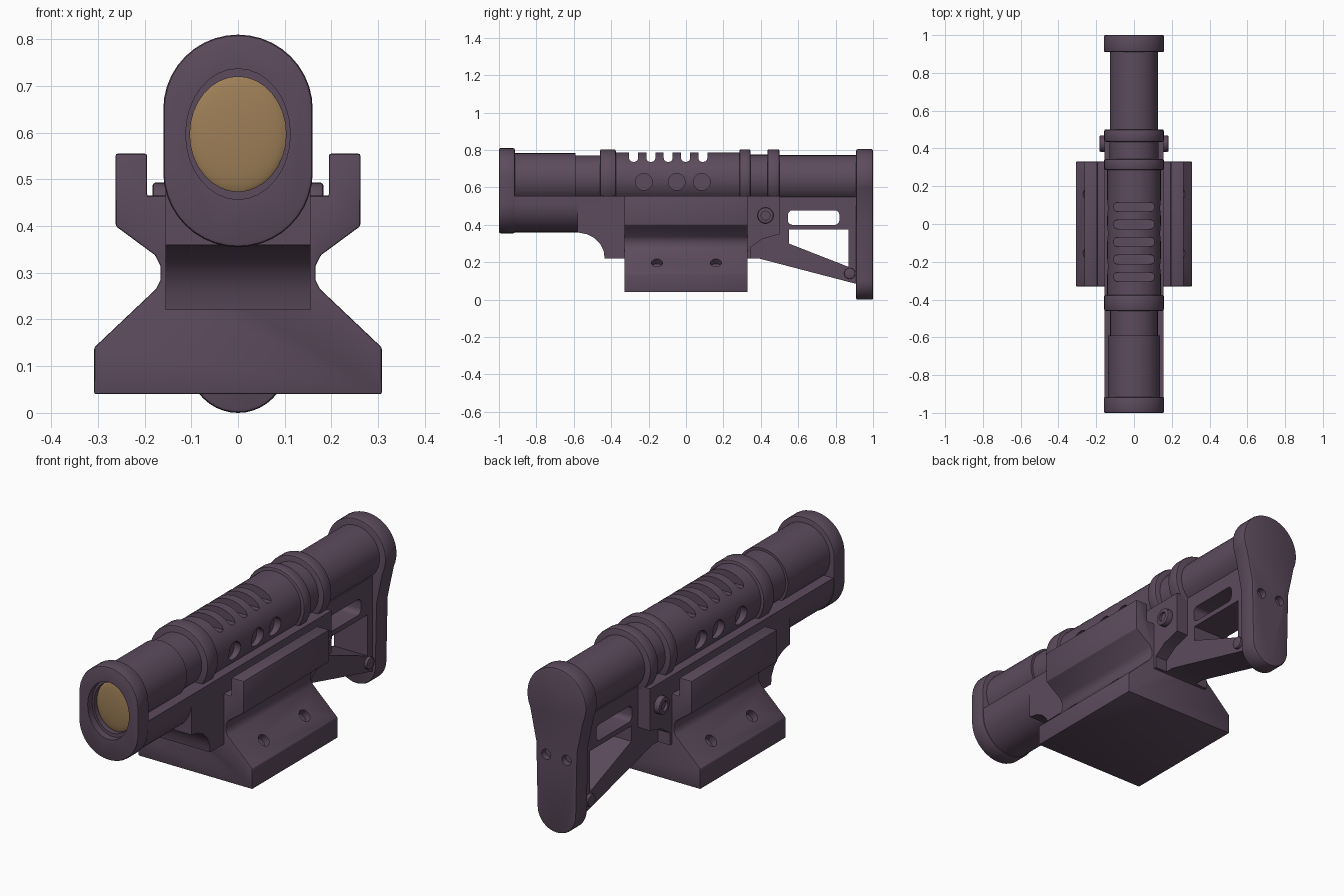
import bpy, bmesh, math
from mathutils import Matrix

if "Cube" in bpy.data.objects:
    bpy.data.objects.remove(bpy.data.objects["Cube"])


def material(name, rgb):
    m = bpy.data.materials.new(name)
    m.diffuse_color = (*rgb, 1)
    m.use_nodes = True
    m.node_tree.nodes["Principled BSDF"].inputs["Base Color"].default_value = m.diffuse_color
    return m


PURPLE = material("dusky_purple", (0.108, 0.070, 0.110))
TAN = material("lens_tan", (0.34, 0.21, 0.095))


def arc(cx, cy, rx, a0=0, a1=360, n=32, ry=None):
    """Points on an arc; a full circle skips its closing point."""
    ry = ry or rx
    full = abs(a1 - a0) == 360
    steps = n if full else n + 1
    return [(cx + rx * math.cos(math.radians(a0 + (a1 - a0) * i / n)),
             cy + ry * math.sin(math.radians(a0 + (a1 - a0) * i / n))) for i in range(steps)]


def mirrored(half):
    """Complete a right-hand half outline by mirroring it across x = 0."""
    return half + [(-x, z) for x, z in reversed(half)]


def rounded(y0, y1, z0, z1, r):
    """Rounded rectangle outline."""
    return (arc(y1 - r, z1 - r, r, 0, 90, 5) + arc(y0 + r, z1 - r, r, 90, 180, 5)
            + arc(y0 + r, z0 + r, r, 180, 270, 5) + arc(y1 - r, z0 + r, r, 270, 360, 5))


def apply_modifier(ob, mod):
    bpy.context.view_layer.objects.active = ob
    bpy.ops.object.modifier_apply(modifier=mod.name)


def prism(name, pts, axis, a, b, bevel=0, mat=PURPLE):
    """Extrude a 2D outline along an axis from a to b."""
    place = {"x": lambda u, v, t: (t, u, v),
             "y": lambda u, v, t: (u, t, v),
             "z": lambda u, v, t: (u, v, t)}[axis]
    bm = bmesh.new()
    lo = [bm.verts.new(place(u, v, a)) for u, v in pts]
    hi = [bm.verts.new(place(u, v, b)) for u, v in pts]
    bm.faces.new(lo)
    bm.faces.new(hi[::-1])
    n = len(pts)
    for i in range(n):
        bm.faces.new((lo[i], hi[i], hi[(i + 1) % n], lo[(i + 1) % n]))
    bmesh.ops.recalc_face_normals(bm, faces=bm.faces)
    me = bpy.data.meshes.new(name)
    bm.to_mesh(me)
    bm.free()
    ob = bpy.data.objects.new(name, me)
    bpy.context.collection.objects.link(ob)
    me.materials.append(mat)
    if bevel:
        mod = ob.modifiers.new("bevel", "BEVEL")
        mod.width, mod.segments = bevel, 2
        mod.limit_method, mod.angle_limit = "ANGLE", math.radians(40)
        apply_modifier(ob, mod)
    return ob


def cut(ob, cutters):
    for c in cutters:
        mod = ob.modifiers.new("cut", "BOOLEAN")
        mod.operation, mod.solver, mod.object = "DIFFERENCE", "EXACT", c
        apply_modifier(ob, mod)
        bpy.data.objects.remove(c)


AXIS_Z = 0.645

# Barrel sections: front tube, stepped neck, rear tube
for name, r, y0, y1 in (("front_barrel", 0.138, -0.93, -0.59),
                        ("barrel_neck", 0.126, -0.60, -0.40),
                        ("clamp_core", 0.130, 0.30, 0.47),
                        ("rear_barrel", 0.128, 0.46, 0.94)):
    prism(name, arc(0, AXIS_Z, r), "y", y0, y1)

# Collars around the barrel
for name, y0, y1 in (("front_collar", -0.46, -0.375), ("middle_collar", 0.285, 0.345),
                     ("clamp_collar", 0.435, 0.50)):
    prism(name, arc(0, AXIS_Z, 0.159), "y", y0, y1, 0.01)

# Vented shroud with top slots and round side recesses
shroud = prism("vented_shroud", arc(0, AXIS_Z, 0.142, n=48), "y", -0.40, 0.30)
cutters = [prism("slot_cutter", rounded(-0.108, 0.108, y - 0.024, y + 0.024, 0.02),
                 "z", 0.735, 0.9) for y in (-0.28, -0.188, -0.095, -0.002, 0.09)]
for s in (-1, 1):
    for y in (-0.225, -0.05, 0.085):
        cutters.append(prism("vent_cutter", arc(y, 0.63, 0.045, n=20), "x", s * 0.105, s * 0.25))
cut(shroud, cutters)

# Front bezel with stepped oval opening
outline = arc(0, 0.65, 0.16, 0, 180, 20) + arc(0, 0.515, 0.16, 180, 360, 20)
bezel = prism("front_bezel", outline, "y", -1.0, -0.915, 0.008)
cut(bezel, [prism("bezel_cutter", arc(0, 0.597, 0.112, ry=0.140), "y", -1.1, -0.965),
            prism("bezel_cutter", arc(0, 0.597, 0.103, ry=0.123), "y", -1.1, -0.935)])

# Domed lens
bm = bmesh.new()
bmesh.ops.create_uvsphere(bm, u_segments=32, v_segments=16, radius=1,
                          matrix=Matrix.Translation((0, -0.937, 0.597))
                          @ Matrix.Diagonal((0.106, 0.018, 0.126, 1)))
lens_mesh = bpy.data.meshes.new("lens")
bm.to_mesh(lens_mesh)
bm.free()
lens_mesh.materials.append(TAN)
bpy.context.collection.objects.link(bpy.data.objects.new("lens", lens_mesh))

# Rounded trough under the front barrel
prism("fore_trough", [(0.155, 0.555)] + arc(0, 0.515, 0.155, 0, -180, 20) + [(-0.155, 0.555)],
      "y", -0.93, -0.45)

# Receiver body with curved front and stepped rear bracket
prism("receiver_body", [(-0.58, 0.555), (-0.58, 0.36), (-0.53, 0.35), (-0.49, 0.33), (-0.46, 0.30),
                        (-0.44, 0.26), (-0.435, 0.22), (0.345, 0.22), (0.345, 0.28), (0.41, 0.325),
                        (0.50, 0.35), (0.50, 0.555)], "x", -0.155, 0.155)

# Wide mount with side rails and sloping foot
mount = prism("rail_mount", mirrored([(0.15, 0.465), (0.195, 0.465), (0.195, 0.555), (0.262, 0.555),
                                      (0.262, 0.40), (0.178, 0.338), (0.166, 0.315), (0.166, 0.285),
                                      (0.176, 0.265), (0.308, 0.14), (0.308, 0.04)]),
              "y", -0.33, 0.33, 0.004)
cutters = []
for s in (-1, 1):
    for y in (-0.155, 0.16):
        hole = prism("foot_cutter", arc(0, 0, 0.03, n=16), "z", -0.035, 0.05)
        hole.matrix_world = (Matrix.Translation((s * 0.248, y, 0.197))
                             @ Matrix.Rotation(s * math.radians(43), 4, "Y"))
        cutters.append(hole)
bpy.context.view_layer.update()
cut(mount, cutters)

# Skeleton stock frame with upper slot and lower opening
stock = prism("stock_frame", [(0.34, 0.22), (0.39, 0.22), (0.85, 0.10), (0.93, 0.08),
                              (0.93, 0.55), (0.34, 0.55)], "x", -0.09, 0.09)
cut(stock, [prism("stock_cutter", rounded(0.545, 0.82, 0.40, 0.478, 0.025), "x", -0.3, 0.3),
            prism("stock_cutter", [(0.55, 0.375), (0.87, 0.375), (0.87, 0.175), (0.55, 0.30)],
                  "x", -0.3, 0.3)])

# Butt plate with two screw holes
half = arc(0, 0.105, 0.105, -90, 0, 10)[1:] + [(0.112, 0.42)] + arc(0, 0.645, 0.16, -25, 90, 16)[:-1]
butt = prism("butt_plate", [(0, 0)] + half + [(0, 0.805)] + [(-x, z) for x, z in reversed(half)],
             "y", 0.91, 1.0, 0.008)
cut(butt, [prism("screw_cutter", arc(x, 0.37, 0.025, n=16), "y", 0.97, 1.1) for x in (-0.055, 0.055)])

# Pivot pins and lower stock bolts, recessed in the middle
for s, side in ((-1, "left"), (1, "right")):
    pin = prism("pivot_pin_" + side, arc(0.425, 0.45, 0.043, n=20), "x", s * 0.14, s * 0.183, 0.006)
    cut(pin, [prism("pin_cutter", arc(0.425, 0.45, 0.024, n=12), "x", s * 0.17, s * 0.25)])
    prism("stock_bolt_" + side, arc(0.875, 0.14, 0.03, n=16), "x", s * 0.08, s * 0.105, 0.004)

# Smooth curved faces, keep hard edges
bpy.ops.object.select_all(action="SELECT")
bpy.context.view_layer.objects.active = shroud
bpy.ops.object.shade_smooth_by_angle(angle=math.radians(30))
